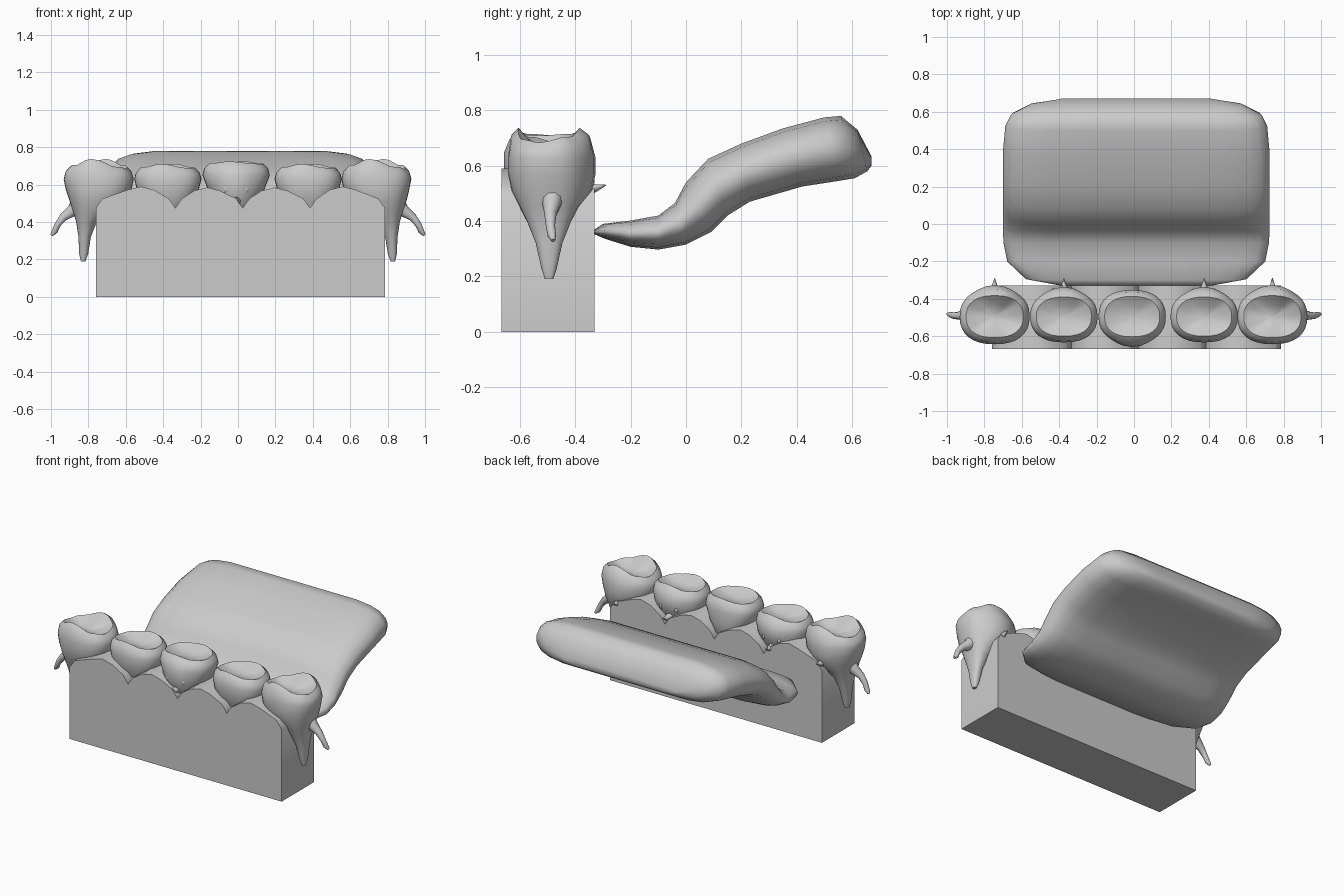
import bpy, bmesh, math
from mathutils import Vector

if "Cube" in bpy.data.objects:
    bpy.data.objects.remove(bpy.data.objects["Cube"])

grey = bpy.data.materials.new("plain grey")
grey.diffuse_color = (0.6, 0.6, 0.6, 1)
grey.use_nodes = True
grey.node_tree.nodes["Principled BSDF"].inputs["Base Color"].default_value = grey.diffuse_color


def loft(name, rings, angle=45):
    """Skin a list of equal-length rings and cap both ends."""
    bm = bmesh.new()
    vs = [[bm.verts.new(p) for p in r] for r in rings]
    n = len(vs[0])
    for a, b in zip(vs, vs[1:]):
        for i in range(n):
            j = (i + 1) % n
            bm.faces.new((a[i], a[j], b[j], b[i]))
    bm.faces.new(vs[0])
    bm.faces.new(vs[-1])
    bmesh.ops.recalc_face_normals(bm, faces=bm.faces[:])
    me = bpy.data.meshes.new(name)
    bm.to_mesh(me)
    bm.free()
    ob = bpy.data.objects.new(name, me)
    bpy.context.collection.objects.link(ob)
    me.materials.append(grey)
    bpy.ops.object.select_all(action='DESELECT')
    ob.select_set(True)
    bpy.context.view_layer.objects.active = ob
    bpy.ops.object.shade_smooth_by_angle(angle=math.radians(angle))
    return ob


def tube(name, pts, seg=10):
    """Tapered tube through (x, y, z, radius) points."""
    rings = []
    for i, p in enumerate(pts):
        a, b = pts[max(i - 1, 0)], pts[min(i + 1, len(pts) - 1)]
        q = (Vector(b[:3]) - Vector(a[:3])).to_track_quat('Z', 'Y')
        rings.append([Vector(p[:3]) + q @ Vector((p[3] * math.cos(t), p[3] * math.sin(t), 0))
                      for t in (2 * math.pi * k / seg for k in range(seg))])
    return loft(name, rings)


# gum: four arched blocks
gum = [(-0.76, -0.52, -0.335, 0.59), (-0.335, -0.165, 0.025, 0.585),
       (0.025, 0.195, 0.385, 0.585), (0.385, 0.56, 0.785, 0.59)]
for k, (x0, xm, x1, top) in enumerate(gum):
    prof = [(x0, 0), (x0, 0.475), (x0 + 0.035, 0.525), (xm - 0.07, top - 0.018), (xm, top),
            (xm + 0.07, top - 0.018), (x1 - 0.035, 0.525), (x1, 0.475), (x1, 0)]
    loft(f"gum_block_{k + 1}", [[(x, y, z) for x, z in prof] for y in (-0.667, -0.33)], 40)


# teeth: lofted crowns with a cusped rim and a hollow chewing surface
def tooth(name, cx, sections, rim, cusp, face, inner):
    N = 32
    rings = []

    def ring(x, rx, ry, zf, bulge=0.0):
        r = []
        for k in range(N):
            t = 2 * math.pi * k / N
            c, s = math.cos(t), math.sin(t)
            px = math.copysign(abs(c) ** 0.85, c) * rx
            py = math.copysign(abs(s) ** 0.85, s) * ry
            py += face * bulge * max(0, s * face) ** 10
            r.append((x + px, -0.495 + py, zf(t)))
        rings.append(r)

    def edge(t):
        return rim + cusp * (max(0, math.cos(2 * (t - math.radians(78)))) ** 2
                             + 0.5 * max(0, -math.cos(2 * t + 2.6)) ** 2
                             - 0.5 * math.cos(t) ** 8)

    for x, z, rx, ry in sections:
        ring(x, rx, ry, lambda t, z=z: z, 0.02 if z > 0.5 else 0)
    rx, ry = sections[-1][2], sections[-1][3]
    ring(cx, rx * 0.95, ry * 0.93, lambda t: edge(t) - 0.025, 0.01)
    ring(cx, rx * 0.82, ry * 0.76, edge)
    ring(cx, rx * 0.5, ry * 0.42, lambda t: rim - inner + 0.4 * (edge(t) - rim))
    ring(cx, rx * 0.12, ry * 0.1, lambda t: rim - inner * 1.3)
    loft(name, rings, 60)
    # small pits and pointed spur on the tooth's face side
    for s in (-1, 1):
        bpy.ops.mesh.primitive_uv_sphere_add(segments=10, ring_count=6, radius=0.016,
                                             location=(cx + 0.055 * s, -0.495 + face * 0.137, 0.575))
        eye = bpy.context.object
        eye.name = name + "_knob"
        eye.scale = (0.8, 0.8, 1.2)
        eye.data.materials.append(grey)
        bpy.ops.object.shade_smooth()
    tip = 0.205 if face > 0 else 0.172
    tube(name + "_spur", [(cx, -0.495 + face * 0.11, 0.515, 0.035),
                          (cx, -0.495 + face * 0.155, 0.515, 0.018),
                          (cx, -0.495 + face * tip, 0.53, 0.002)], 8)


for s, side in ((-1, "left"), (1, "right")):
    c = 0.745 if s < 0 else 0.74
    outer = [(0.828, 0.19, 0.012, 0.015), (0.825, 0.23, 0.024, 0.028), (0.82, 0.32, 0.033, 0.048),
             (0.81, 0.40, 0.055, 0.08), (0.785, 0.45, 0.095, 0.105), (0.755, 0.51, 0.145, 0.135),
             (c, 0.57, 0.175, 0.148), (c, 0.63, 0.187, 0.148)]
    tooth(f"outer_tooth_{side}", s * c, [(s * x, z, a, b) for x, z, a, b in outer],
          0.695, 0.042, 1, 0.03)
    # splayed second root
    tube(f"splayed_root_{side}", [(s * 0.84, -0.485, 0.51, 0.05), (s * 0.885, -0.485, 0.46, 0.034),
                                  (s * 0.935, -0.49, 0.425, 0.022), (s * 0.965, -0.49, 0.385, 0.017),
                                  (s * 0.98, -0.485, 0.35, 0.016), (s * 0.997, -0.48, 0.33, 0.008)])
    m = s * 0.375
    tooth(f"middle_tooth_{side}", m, [(m, 0.42, 0.07, 0.07), (m, 0.50, 0.13, 0.115),
                                      (m, 0.57, 0.165, 0.135), (m, 0.63, 0.18, 0.138)],
          0.69, 0.02, 1, 0.025)
tooth("centre_tooth", -0.01, [(-0.005, 0.42, 0.05, 0.08), (-0.005, 0.50, 0.10, 0.135),
                              (-0.01, 0.57, 0.15, 0.142), (-0.01, 0.65, 0.18, 0.142)],
      0.712, 0.012, -1, 0.025)

# tongue: rounded slab; each station is top y, z, bottom y, z, half width
stations = [(-0.33, 0.37, -0.33, 0.352, 0.4), (-0.30, 0.39, -0.29, 0.335, 0.59),
            (-0.2, 0.402, -0.2, 0.307, 0.69), (-0.1, 0.42, -0.1, 0.297, 0.71),
            (-0.04, 0.465, 0.0, 0.315, 0.713), (0.0, 0.54, 0.09, 0.36, 0.713),
            (0.08, 0.625, 0.15, 0.42, 0.713), (0.2, 0.68, 0.23, 0.47, 0.713),
            (0.35, 0.735, 0.42, 0.525, 0.713), (0.5, 0.775, 0.55, 0.545, 0.7),
            (0.56, 0.78, 0.61, 0.555, 0.67), (0.62, 0.73, 0.655, 0.58, 0.57),
            (0.67, 0.635, 0.67, 0.60, 0.4)]
quarter = [(1, 0), (0.985, 0.35), (0.93, 0.68), (0.84, 0.88), (0.68, 1), (0.3, 1)]
half = quarter + [(-u, v) for u, v in reversed(quarter)]
section = half + [(-u, -v) for u, v in half[1:-1]]
rings = []
for yt, zt, yb, zb, w in stations:
    rings.append([(0.012 + u * w, (yt + yb) / 2 + v * (yt - yb) / 2,
                   (zt + zb) / 2 + v * (zt - zb) / 2) for u, v in section])
loft("tongue", rings, 60)
